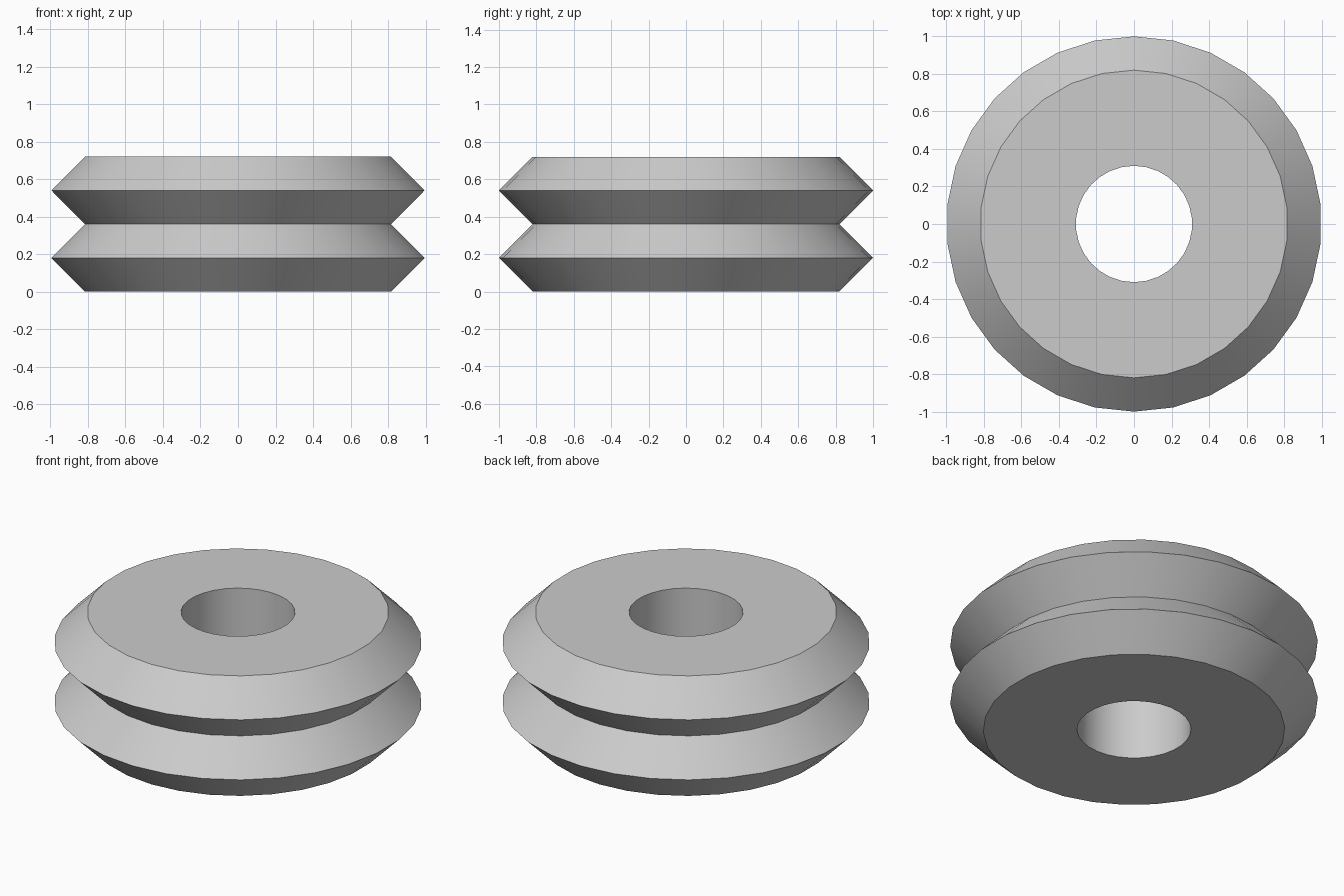
import bpy
import math

SIDES = 30

cube = bpy.data.objects.get("Cube")
if cube:
    bpy.data.objects.remove(cube, do_unlink=True)

# Plain grey material
grey = bpy.data.materials.new("grey")
grey.use_nodes = True
colour = (0.6, 0.6, 0.6, 1)
grey.diffuse_color = colour
grey.node_tree.nodes["Principled BSDF"].inputs["Base Color"].default_value = colour

# Closed cross-section (radius, height): bore, then two V-shaped rims
RIM, WAIST, BORE, STEP = 1.0, 0.82, 0.31, 0.18
profile = [(BORE, 0)]
profile += [(RIM if i % 2 else WAIST, i * STEP) for i in range(5)]
profile += [(BORE, 4 * STEP)]

# Revolve the section around z, with a vertex on the y axis
verts, faces = [], []
n = len(profile)
for s in range(SIDES):
    a = math.pi / 2 + math.tau * s / SIDES
    verts += [(r * math.cos(a), r * math.sin(a), z) for r, z in profile]
    t = (s + 1) % SIDES
    for i in range(n):
        j = (i + 1) % n
        faces.append((s * n + i, t * n + i, t * n + j, s * n + j))

mesh = bpy.data.meshes.new("double_rim_wheel")
mesh.from_pydata(verts, [], faces)
mesh.materials.append(grey)
mesh.update()
wheel = bpy.data.objects.new("double_rim_wheel", mesh)
bpy.context.collection.objects.link(wheel)

# Smooth around the wheel, sharp at the rims
bpy.ops.object.select_all(action="DESELECT")
wheel.select_set(True)
bpy.context.view_layer.objects.active = wheel
bpy.ops.object.shade_smooth_by_angle(angle=math.radians(30))
